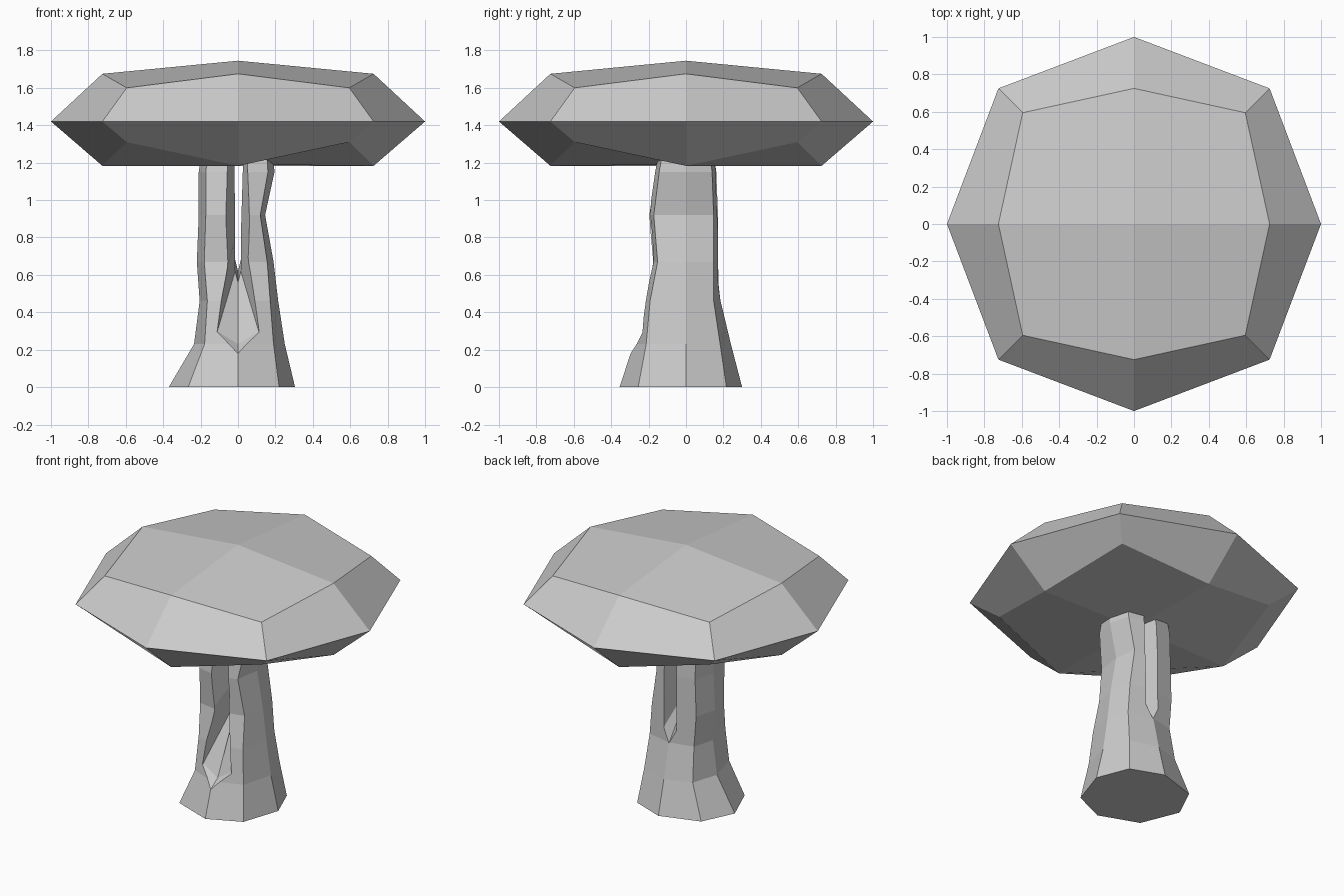
import bpy, bmesh

if "Cube" in bpy.data.objects:
    bpy.data.objects.remove(bpy.data.objects["Cube"])


def finish(bm, name):
    bmesh.ops.recalc_face_normals(bm, faces=bm.faces)
    me = bpy.data.meshes.new(name)
    bm.to_mesh(me)
    bm.free()
    ob = bpy.data.objects.new(name, me)
    bpy.context.collection.objects.link(ob)
    return ob


def loft(name, rings):
    bm = bmesh.new()
    loops = [[bm.verts.new(p) for p in r] for r in rings]
    n = len(loops[0])
    for a, b in zip(loops, loops[1:]):
        for i in range(n):
            j = (i + 1) % n
            bm.faces.new((a[i], a[j], b[j], b[i]))
    bm.faces.new(loops[0])
    bm.faces.new(loops[-1])
    return finish(bm, name)


# Cap: cube subdivided once, then pushed into a flattened faceted dome
bm = bmesh.new()
bmesh.ops.create_cube(bm, size=2)
bmesh.ops.subdivide_edges(bm, edges=bm.edges[:], cuts=1, use_grid_fill=True)
radius = {0: (0, 1, 0.725), 1: (0, 0.725, 0.595)}
top = (1.745, 1.675, 1.60)
low = (1.19, 1.183, 1.31)
for v in bm.verts:
    sx, sy, sz = (round(c) for c in v.co)
    kind = abs(sx) + abs(sy)          # centre, edge middle or corner
    r = radius[abs(sz)][kind]
    z = 1.42 if sz == 0 else (top if sz > 0 else low)[kind]
    v.co = (sx * r, sy * r, z)
finish(bm, "mushroom_cap")


# Stem: eight-sided rings given by their extents
def stem_ring(z, x0, x1, y0, y1, k):
    unit = [(0, -1), (k, -k), (1, 0), (k, k), (0, 1), (-k, k), (-1, 0), (-k, -k)]
    return [(x * (x1 if x > 0 else -x0), y * (y1 if y > 0 else -y0), z) for x, y in unit]


stem = loft("split_stem", [stem_ring(*r) for r in (
    (0.00, -0.37, 0.305, -0.355, 0.30, 0.72),
    (0.23, -0.235, 0.25, -0.28, 0.24, 0.76),
    (0.46, -0.205, 0.215, -0.24, 0.185, 0.80),
    (0.67, -0.22, 0.19, -0.185, 0.18, 0.82),
    (0.92, -0.21, 0.145, -0.21, 0.18, 0.82),
    (1.15, -0.21, 0.195, -0.175, 0.17, 0.82),
    (1.22, -0.20, 0.19, -0.16, 0.16, 0.82))])


# Cleft dividing the stem: wide and low at the front, narrow in the middle
def cleft_ring(y, tip, low_z, low_w, mid_z, mid_w, x0, x1):
    return [(0, y, tip), (low_w, y, low_z), (mid_w, y, mid_z), (x1, y, 1.3),
            (x0, y, 1.3), (-mid_w, y, mid_z), (-low_w, y, low_z)]


cleft = loft("cleft_cutter", [cleft_ring(*r) for r in (
    (-0.40, 0.11, 0.20, 0.16, 0.65, 0.10, -0.13, 0.09),
    (-0.22, 0.23, 0.30, 0.11, 0.65, 0.07, -0.08, 0.06),
    (-0.06, 0.56, 0.62, 0.015, 0.80, 0.015, -0.02, 0.03),
    (0.06, 0.62, 0.68, 0.015, 0.80, 0.015, -0.02, 0.03),
    (0.18, 0.46, 0.54, 0.05, 0.75, 0.05, -0.05, 0.06),
    (0.35, 0.30, 0.40, 0.09, 0.75, 0.08, -0.08, 0.09))])
cleft.hide_render = True
cleft.hide_set(True)

cut = stem.modifiers.new("cleft", 'BOOLEAN')
cut.operation = 'DIFFERENCE'
cut.solver = 'EXACT'
cut.object = cleft
